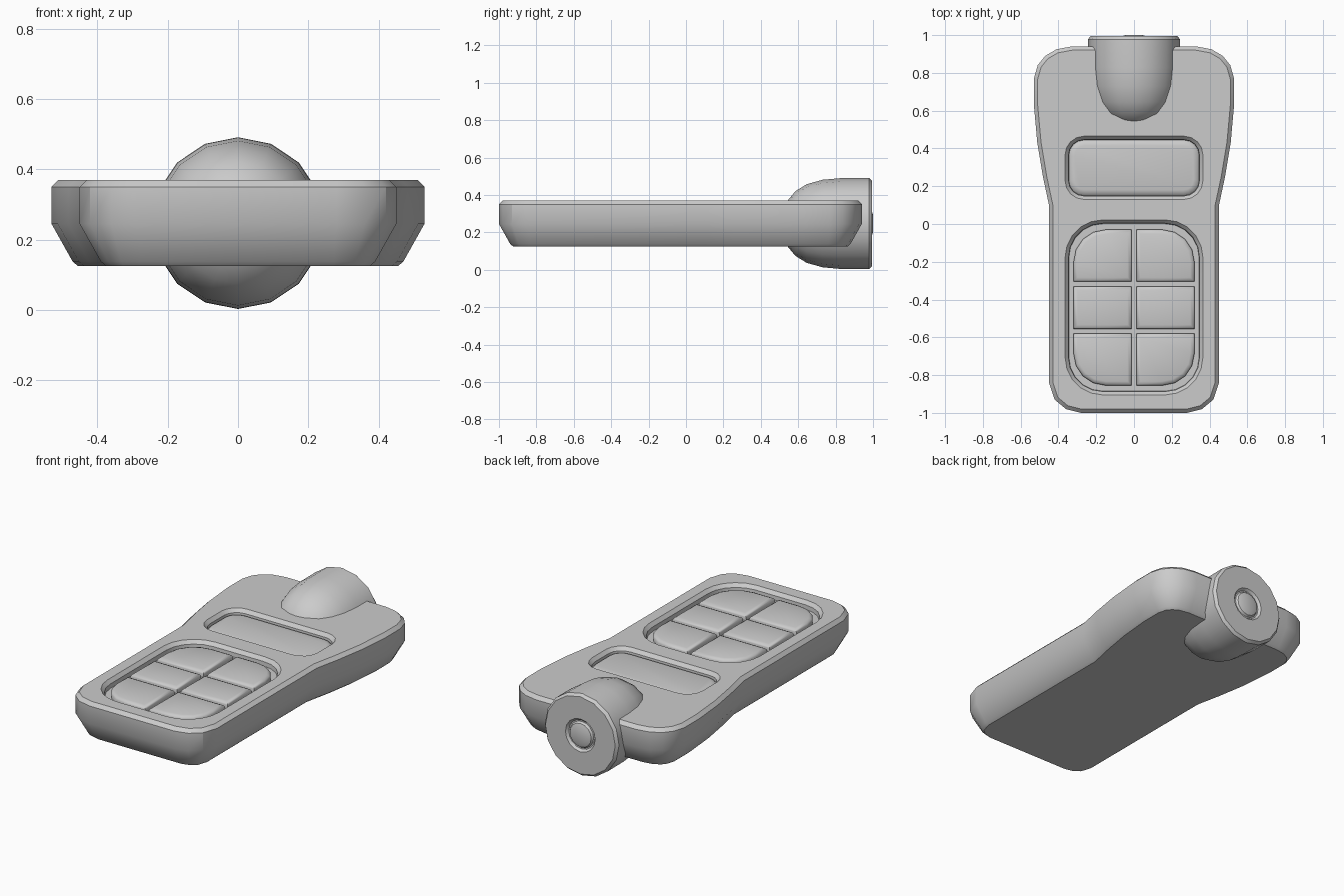
import bpy, bmesh, math
from mathutils import Vector

if "Cube" in bpy.data.objects:
    bpy.data.objects.remove(bpy.data.objects["Cube"])


def finish(name, bm, angle=30):
    bmesh.ops.recalc_face_normals(bm, faces=bm.faces)
    me = bpy.data.meshes.new(name)
    bm.to_mesh(me)
    bm.free()
    ob = bpy.data.objects.new(name, me)
    bpy.context.collection.objects.link(ob)
    smooth(ob, angle)
    return ob


def activate(ob):
    bpy.ops.object.select_all(action='DESELECT')
    ob.select_set(True)
    bpy.context.view_layer.objects.active = ob


def smooth(ob, angle=30):
    activate(ob)
    bpy.ops.object.shade_smooth_by_angle(angle=math.radians(angle))


def inset(pts, d):
    # mitred offset of a counter-clockwise outline, positive d goes inward
    out = []
    for i, p in enumerate(pts):
        p = Vector(p)
        a = (p - Vector(pts[i - 1])).normalized()
        b = (Vector(pts[(i + 1) % len(pts)]) - p).normalized()
        na, nb = Vector((-a.y, a.x)), Vector((-b.y, b.x))
        out.append(p + (na + nb) * d / (1 + na.dot(nb)))
    return out


def loft(name, outline, levels, angle=30):
    # stack of (inset, z) rings with closed ends
    bm = bmesh.new()
    rings = [[bm.verts.new((p[0], p[1], z)) for p in inset(outline, d)]
             for d, z in levels]
    n = len(outline)
    for lo, hi in zip(rings, rings[1:]):
        for i in range(n):
            j = (i + 1) % n
            bm.faces.new((lo[i], lo[j], hi[j], hi[i]))
    bm.faces.new(rings[0][::-1])
    bm.faces.new(rings[-1])
    return finish(name, bm, angle)


def rounded(x0, x1, y0, y1, radii, seg=4):
    # counter-clockwise from the lower-left corner, one radius per corner
    pts = []
    corners = [(x0, y0, 1, 1), (x1, y0, -1, 1), (x1, y1, -1, -1), (x0, y1, 1, -1)]
    for k, ((x, y, sx, sy), r) in enumerate(zip(corners, radii)):
        if r == 0:
            pts.append((x, y))
            continue
        for s in range(seg + 1):
            a = math.pi + (k + s / seg) * math.pi / 2
            pts.append((x + sx * r + r * math.cos(a), y + sy * r + r * math.sin(a)))
    return pts


# Handset body: half outline mirrored across x
half = [(0.28, -1.0), (0.36, -0.98), (0.42, -0.93), (0.45, -0.84), (0.45, 0.1),
        (0.482, 0.25), (0.512, 0.43), (0.53, 0.63), (0.53, 0.77), (0.51, 0.84),
        (0.47, 0.89), (0.41, 0.925), (0.33, 0.94)]
outline = half + [(-x, y) for x, y in reversed(half)]
body = loft("body", outline, [(0.075, 0.125), (0.06, 0.138), (0, 0.245),
                              (0, 0.35), (0.02, 0.37)])

# Recesses for the display and keypad
FLOOR = 0.325
display = rounded(-0.365, 0.365, 0.13, 0.465, [0.1] * 4)
keypad = rounded(-0.365, 0.365, -0.905, 0.022, [0.2] * 4, 5)
for shape in (display, keypad):
    cutter = loft("recess_cutter", shape, [(0.02, FLOOR), (0.018, 0.35),
                                           (0, 0.37), (0, 0.42)])
    mod = body.modifiers.new("recess", 'BOOLEAN')
    mod.operation, mod.solver, mod.object = 'DIFFERENCE', 'EXACT', cutter
    activate(body)
    bpy.ops.object.modifier_apply(modifier=mod.name)
    bpy.data.objects.remove(cutter)
smooth(body)

# Display panel with softened rim
loft("display_panel", inset(display, 0.02),
     [(0, FLOOR - 0.01), (0, 0.333), (0.01, 0.343), (0.03, 0.348)], 40)

# Six keys, rounded only at the outer corners of the pad
rows = [(-0.855, -0.58), (-0.555, -0.33), (-0.305, -0.03)]
for i, (y0, y1) in enumerate(rows):
    low, high = (0.17 if i == 0 else 0), (0.17 if i == 2 else 0)
    right = rounded(0.012, 0.32, y0, y1, [0, low, high, 0])
    left = [(-x, y) for x, y in reversed(right)]
    for side, shape in (("right", right), ("left", left)):
        loft(f"key_{side}_{i + 1}", shape,
             [(0, FLOOR - 0.01), (0, 0.345), (0.006, 0.354), (0.022, 0.36)], 40)

# Emitter: bulb, rim and end button turned about the y axis
profile = [(0.50, 0), (0.512, 0.065), (0.545, 0.125), (0.585, 0.173), (0.645, 0.21),
           (0.73, 0.234), (0.83, 0.243), (0.978, 0.244), (0.994, 0.23), (0.994, 0.098),
           (0.98, 0.086), (0.98, 0.078), (0.992, 0.07), (1.0, 0.045), (1.0, 0)]
bm = bmesh.new()
verts = [bm.verts.new((0, y, 0.247 + r)) for y, r in profile]
edges = [bm.edges.new(e) for e in zip(verts, verts[1:])]
bmesh.ops.spin(bm, geom=verts + edges, cent=(0, 0, 0.247), axis=(0, 1, 0),
               angle=math.tau, steps=16)
bmesh.ops.remove_doubles(bm, verts=bm.verts, dist=0.0005)
finish("emitter", bm, 35)
